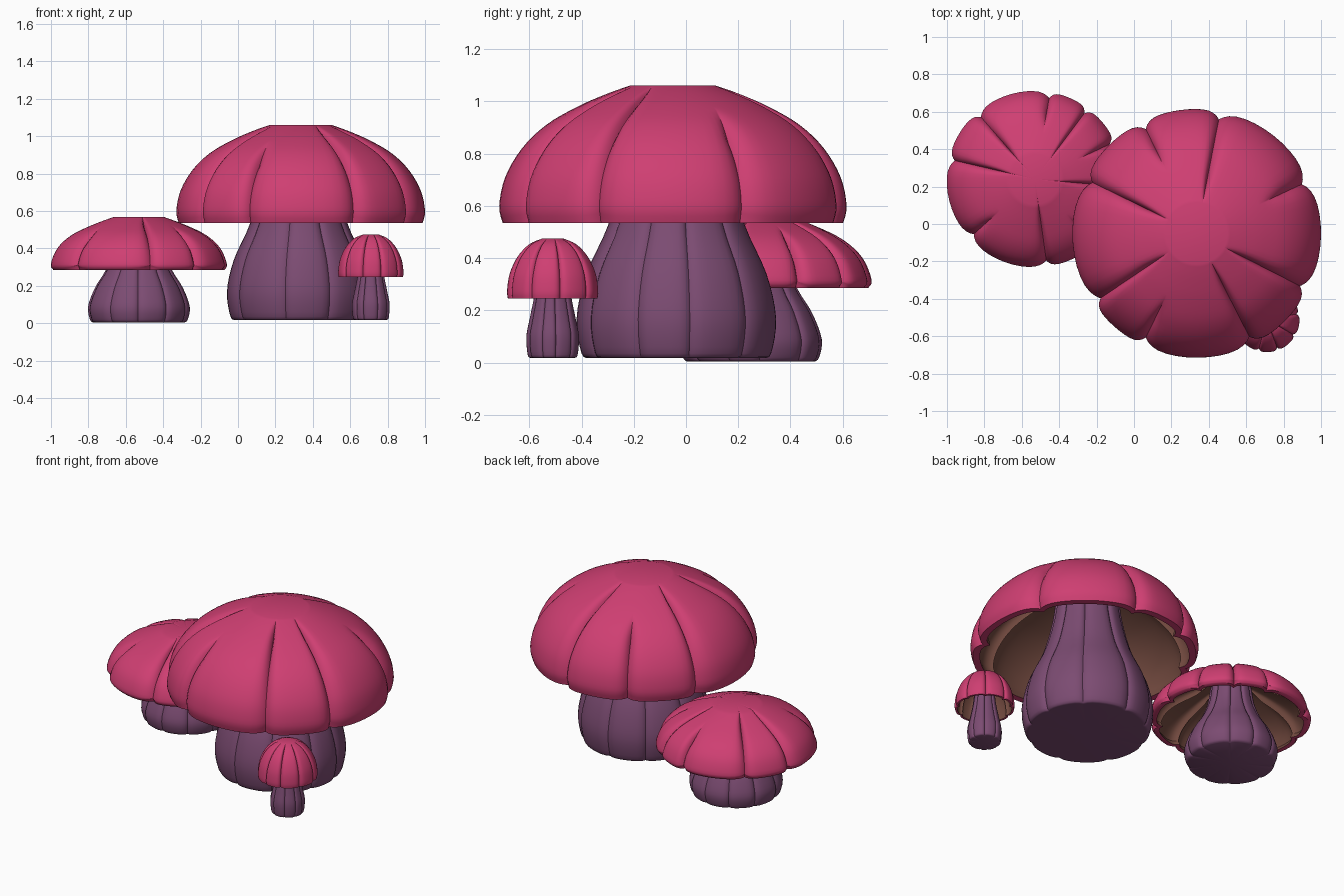
import bpy, bmesh, math, random

if "Cube" in bpy.data.objects:
    bpy.data.objects.remove(bpy.data.objects["Cube"])
random.seed(4)


def material(name, rgb):
    m = bpy.data.materials.new(name)
    m.diffuse_color = (*rgb, 1)
    m.use_nodes = True
    m.node_tree.nodes["Principled BSDF"].inputs["Base Color"].default_value = m.diffuse_color
    return m


PINK = material("cap pink", (0.62, 0.049, 0.168))
BROWN = material("gill brown", (0.17, 0.068, 0.05))
PURPLE = material("stem purple", (0.2, 0.071, 0.168))


def smooth_curve(pts, n=4):
    """Catmull-Rom curve through (radius, height) points."""
    p = [pts[0]] + pts + [pts[-1]]
    out = []
    for i in range(1, len(p) - 2):
        a, b, c, d = p[i - 1:i + 3]
        for k in range(n):
            t = k / n
            out.append(tuple(0.5 * (2 * b[j] + (c[j] - a[j]) * t
                                    + (2 * a[j] - 5 * b[j] + 4 * c[j] - d[j]) * t * t
                                    + (3 * b[j] - a[j] - 3 * c[j] + d[j]) * t ** 3)
                             for j in (0, 1)))
    return out + [pts[-1]]


def lobes(grooves, n):
    """Points round the axis: angle, closeness to a crease, where that crease starts."""
    out = []
    for i, (a, s) in enumerate(grooves):
        b, s2 = grooves[(i + 1) % len(grooves)]
        b += 360 if b <= a else 0
        for k in range(n):
            t = math.sin((k / n - 0.5) * math.pi)
            out.append((math.radians(a + (b - a) * (t + 1) / 2), abs(t), s if t < 0 else s2))
    return out


def lathe(name, centre, rows, ring, depth, mats, first_inner=None):
    """rows: (r, z, normal_r, normal_z, radius share); grooves sink along the normal."""
    bm = bmesh.new()
    grid = []
    for i, (r, z, nr, nz, q) in enumerate(rows):
        line = []
        for a, t, start in ring:
            if first_inner is not None and i >= first_inner:
                start = 0.28                        # every gill fold runs full length
            w = min(max((q - start) / 0.2, 0), 1)
            s = depth * w * t ** (18 - 12 * q)      # creases widen toward the rim
            x = max(r - s * nr, 0)
            line.append(bm.verts.new((x * math.cos(a), x * math.sin(a), z - s * nz)))
        grid.append(line)
    n = len(ring)
    for i in range(len(rows) - 1):
        for j in range(n):
            k = (j + 1) % n
            f = bm.faces.new((grid[i][j], grid[i][k], grid[i + 1][k], grid[i + 1][j]))
            if first_inner is not None and i >= first_inner:
                f.material_index = 1
    bmesh.ops.remove_doubles(bm, verts=bm.verts, dist=1e-5)
    bmesh.ops.recalc_face_normals(bm, faces=bm.faces)
    me = bpy.data.meshes.new(name)
    bm.to_mesh(me)
    bm.free()
    for m in mats:
        me.materials.append(m)
    ob = bpy.data.objects.new(name, me)
    ob.location = (*centre, 0)
    bpy.context.collection.objects.link(ob)
    bpy.ops.object.select_all(action='DESELECT')
    ob.select_set(True)
    bpy.context.view_layer.objects.active = ob
    bpy.ops.object.shade_smooth_by_angle(angle=math.radians(50))


def cap(name, centre, pts, grooves, depth, thick):
    curve = smooth_curve(pts) + [(0, pts[-1][1])]
    R = max(p[0] for p in curve)
    outer, inner = [], []
    for i, (r, z) in enumerate(curve):
        a, b = curve[max(i - 1, 0)], curve[min(i + 1, len(curve) - 1)]
        l = math.hypot(b[0] - a[0], b[1] - a[1])
        nr, nz = (b[1] - a[1]) / l, (a[0] - b[0]) / l
        if i == 0:
            nr, nz = 1, 0          # keep the rim level
        if r == 0:
            nr, nz = 0, 1
        outer.append((r, z, nr, nz, r / R))
        inner.append((max(r - thick * nr, 0), z - thick * nz, nr, nz, r / R))
    # outer skin from top to rim, then the hollow underside back up
    rows = outer[::-1] + inner
    lathe(name, centre, rows, lobes(grooves, 16), depth, [PINK, BROWN], len(outer))


def stem(name, centre, pts, count, depth):
    step = 360 / count
    grooves = [(i * step + random.uniform(-0.2, 0.2) * step + 12, 0.3) for i in range(count)]
    rows = [(0, pts[0][1], 1, 0, 0)]
    rows += [(r, z, 1, 0, 1) for r, z in smooth_curve(pts)]
    rows += [(0, pts[-1][1], 1, 0, 0)]
    lathe(name, centre, rows, lobes(grooves, 10), depth, [PURPLE])


# Large mushroom
cap("large_cap", (0.335, -0.05),
    [(0.652, 0.535), (0.665, 0.6), (0.642, 0.71), (0.578, 0.82), (0.485, 0.91),
     (0.365, 0.98), (0.25, 1.03), (0.165, 1.06)],
    [(25, 0.6), (79, 0.27), (116, 0.6), (154, 0.27), (214, 0.3), (244, 0.6),
     (297, 0.27), (333, 0.27)], 0.045, 0.042)
stem("large_stem", (0.325, -0.035),
     [(0.335, 0.018), (0.365, 0.035), (0.384, 0.17), (0.347, 0.34), (0.262, 0.53),
      (0.205, 0.75), (0.18, 0.95)], 9, 0.017)

# Medium mushroom
cap("medium_cap", (-0.53, 0.24),
    [(0.458, 0.285), (0.472, 0.315), (0.437, 0.4), (0.362, 0.47), (0.25, 0.525),
     (0.135, 0.568)],
    [(25, 0.6), (53, 0.32), (80, 0.6), (131, 0.28), (167, 0.28), (222, 0.6),
     (278, 0.28), (312, 0.6), (355, 0.28)], 0.034, 0.03)
stem("medium_stem", (-0.53, 0.248),
     [(0.245, 0.004), (0.262, 0.02), (0.272, 0.09), (0.235, 0.19), (0.18, 0.28),
      (0.14, 0.38), (0.12, 0.5)], 10, 0.014)

# Small mushroom
cap("small_cap", (0.71, -0.51),
    [(0.172, 0.246), (0.175, 0.275), (0.165, 0.34), (0.135, 0.405), (0.09, 0.453),
     (0.04, 0.475)],
    [(a, 0.3) for a in (10, 52, 95, 130, 172, 215, 255, 290, 330)], 0.015, 0.013)
stem("small_stem", (0.71, -0.51),
     [(0.085, 0.018), (0.096, 0.03), (0.101, 0.1), (0.088, 0.17), (0.072, 0.25),
      (0.062, 0.33), (0.055, 0.43)], 9, 0.008)
